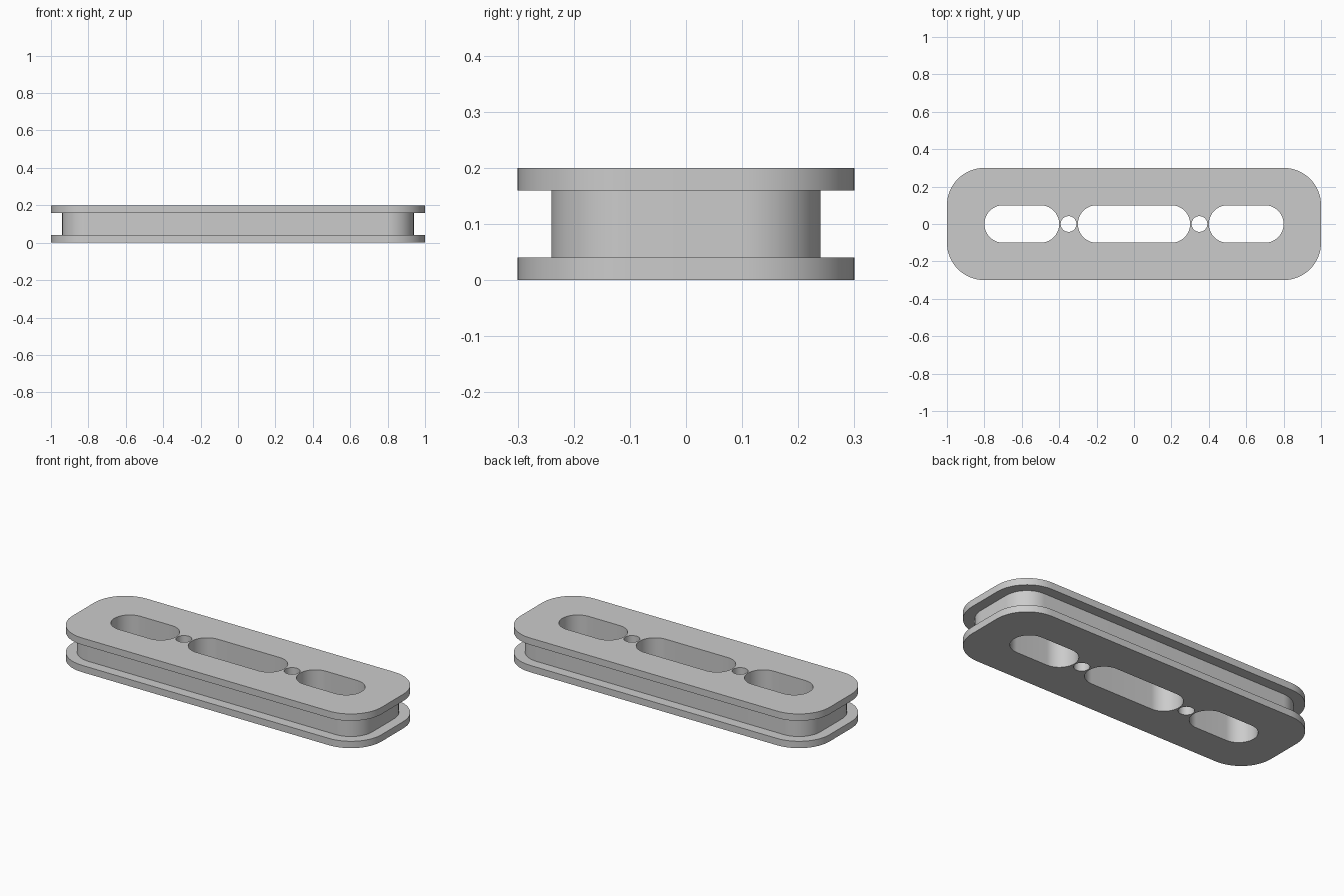
import bpy
import bmesh
import math

cube = bpy.data.objects.get("Cube")
if cube:
    bpy.data.objects.remove(cube)

HEIGHT = 0.2
FLANGE = 0.04      # thickness of each flange
GROOVE = 0.06      # depth of the groove around the edge
CORNER_STEPS = 16


def outline(cx, half_x, half_y, radius):
    """Counter-clockwise rounded rectangle, slot or circle centred at (cx, 0)."""
    points = []
    for quarter, (sx, sy) in enumerate([(1, 1), (-1, 1), (-1, -1), (1, -1)]):
        for i in range(CORNER_STEPS + 1):
            a = (quarter + i / CORNER_STEPS) * math.pi / 2
            p = (cx + sx * (half_x - radius) + radius * math.cos(a),
                 sy * (half_y - radius) + radius * math.sin(a))
            if not points or math.dist(p, points[-1]) > 1e-5:
                points.append(p)
    if math.dist(points[0], points[-1]) < 1e-5:
        points.pop()
    return points


def add_walls(bm, rings):
    """Join stacked (points, z) rings with quads; return bottom and top edges."""
    loops = [[bm.verts.new((x, y, z)) for x, y in pts] for pts, z in rings]
    n = len(loops[0])
    for low, high in zip(loops, loops[1:]):
        for i in range(n):
            j = (i + 1) % n
            bm.faces.new((low[i], low[j], high[j], high[i]))
    return [[bm.edges.get((lp[i], lp[(i + 1) % n])) for i in range(n)]
            for lp in (loops[0], loops[-1])]


bm = bmesh.new()

# Outer wall: two flanges with a groove between them
rim = outline(0, 1.0, 0.3, 0.2)
core = outline(0, 1.0 - GROOVE, 0.3 - GROOVE, 0.2 - GROOVE)
bottom, top = add_walls(bm, [
    (rim, 0), (rim, FLANGE), (core, FLANGE),
    (core, HEIGHT - FLANGE), (rim, HEIGHT - FLANGE), (rim, HEIGHT)])

# Through openings: three slots and two round holes
openings = [outline(0, 0.3, 0.1, 0.1)]
for side in (-1, 1):
    openings.append(outline(side * 0.6, 0.2, 0.1, 0.1))
    openings.append(outline(side * 0.35, 0.042, 0.042, 0.042))
for hole in openings:
    low, high = add_walls(bm, [(hole, 0), (hole, HEIGHT)])
    bottom += low
    top += high

# Flat top and bottom, pierced by the openings
for edges, z in ((bottom, -1), (top, 1)):
    bmesh.ops.triangle_fill(bm, use_beauty=True, edges=edges, normal=(0, 0, z))
bmesh.ops.recalc_face_normals(bm, faces=bm.faces)

mesh = bpy.data.meshes.new("grooved_plate")
bm.to_mesh(mesh)
bm.free()
plate = bpy.data.objects.new("grooved_plate", mesh)
bpy.context.collection.objects.link(plate)

# Plain grey
grey = bpy.data.materials.new("light_grey")
grey.use_nodes = True
colour = (0.6, 0.6, 0.6, 1)
grey.diffuse_color = colour
grey.node_tree.nodes["Principled BSDF"].inputs["Base Color"].default_value = colour
mesh.materials.append(grey)

# Smooth round walls, sharp rims
bpy.ops.object.select_all(action='DESELECT')
plate.select_set(True)
bpy.context.view_layer.objects.active = plate
bpy.ops.object.shade_smooth_by_angle(angle=math.radians(30))
